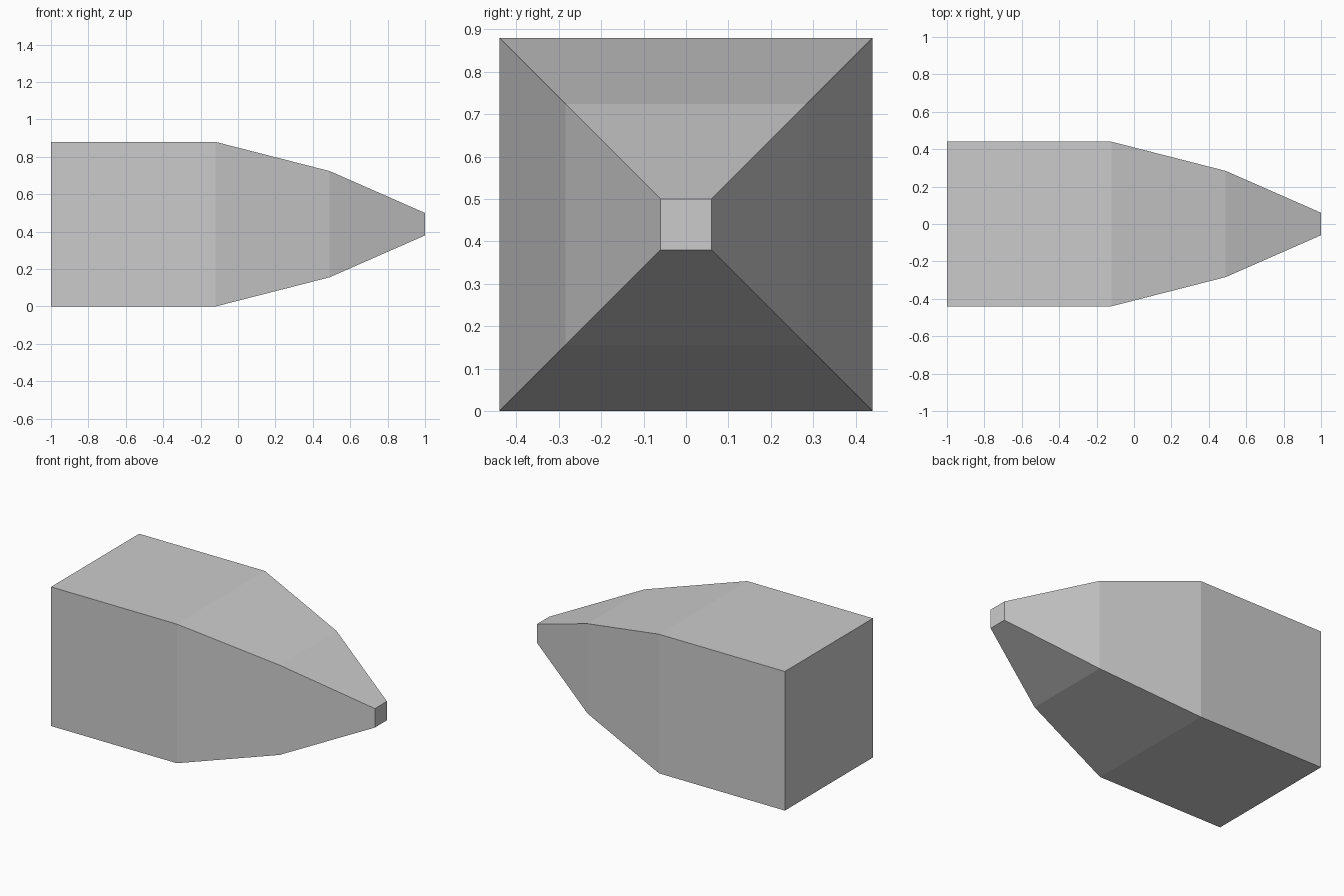
import bpy
import bmesh

# Remove the default object
cube = bpy.data.objects.get("Cube")
if cube:
    bpy.data.objects.remove(cube, do_unlink=True)

# Plain grey material
GREY = (0.6, 0.6, 0.6, 1.0)
grey = bpy.data.materials.new("light_grey")
grey.use_nodes = True
grey.diffuse_color = GREY
grey.node_tree.nodes["Principled BSDF"].inputs["Base Color"].default_value = GREY

# Square cross-sections along the length: (x, half width)
SECTIONS = [(-1.0, 0.44), (-0.12, 0.44), (0.49, 0.284), (1.0, 0.06)]
CENTRE_Z = 0.44
CORNERS = [(-1, -1), (1, -1), (1, 1), (-1, 1)]

# Tapered block lofted through the sections
bm = bmesh.new()
rings = [[bm.verts.new((x, r * sy, CENTRE_Z + r * sz)) for sy, sz in CORNERS]
         for x, r in SECTIONS]
for a, b in zip(rings, rings[1:]):
    for i in range(4):
        j = (i + 1) % 4
        bm.faces.new((a[i], a[j], b[j], b[i]))

# Flat back end and blunt tip
bm.faces.new(rings[0])
bm.faces.new(rings[-1])
bmesh.ops.recalc_face_normals(bm, faces=bm.faces)

mesh = bpy.data.meshes.new("tapered_block")
bm.to_mesh(mesh)
bm.free()
mesh.materials.append(grey)
block = bpy.data.objects.new("tapered_block", mesh)
bpy.context.collection.objects.link(block)
